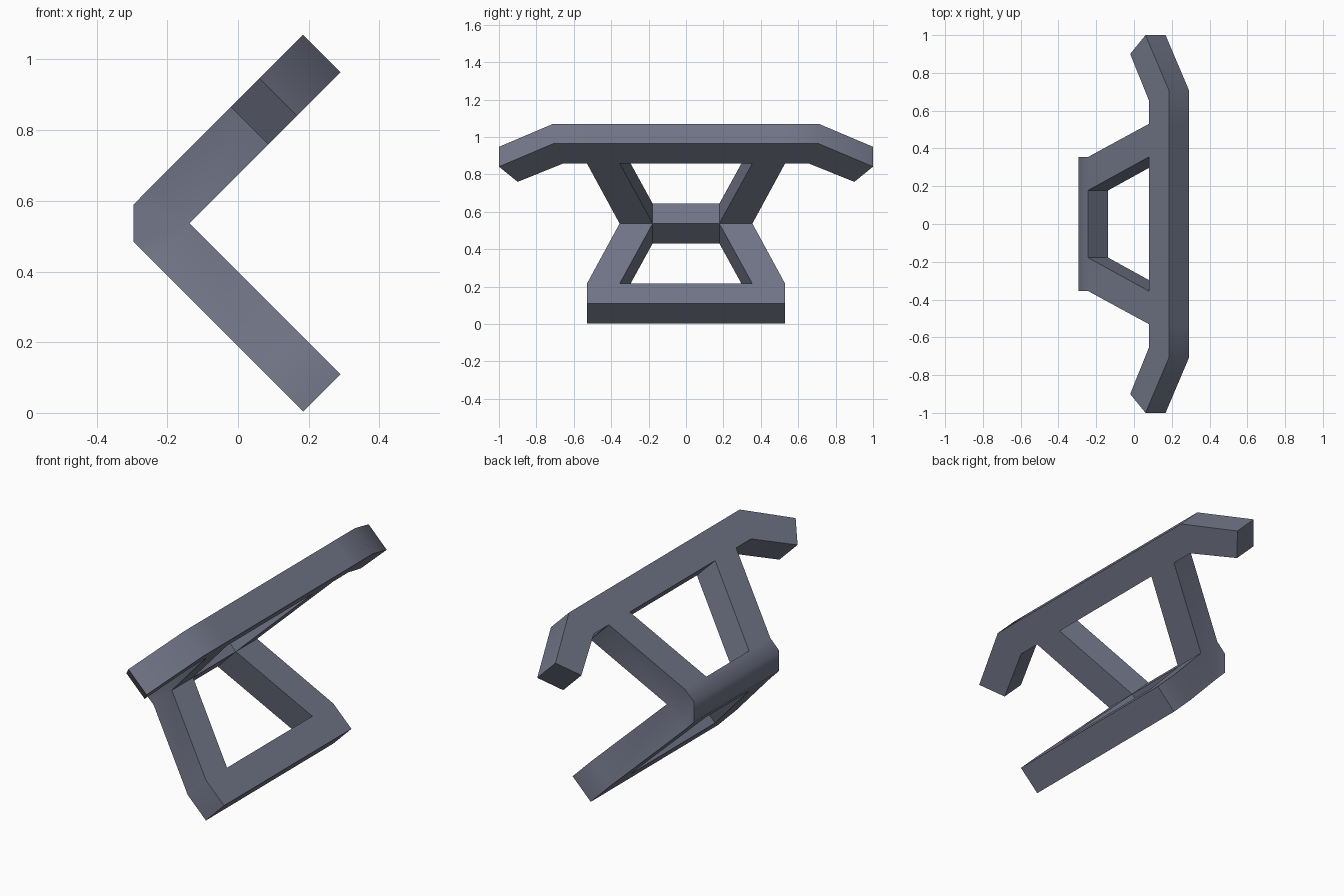
import bpy, bmesh, math
from mathutils import Vector

if "Cube" in bpy.data.objects:
    bpy.data.objects.remove(bpy.data.objects["Cube"])

R = math.sqrt(0.5)
THICK = 0.15                        # panel thickness
ELBOW = Vector((-0.137, 0, 0.537))  # inner fold line of the V

paint = bpy.data.materials.new("slate_grey")
paint.diffuse_color = (0.17, 0.185, 0.25, 1)
paint.use_nodes = True
paint.node_tree.nodes["Principled BSDF"].inputs["Base Color"].default_value = paint.diffuse_color

prisms = []


def panel_point(side, u, y, t):
    """u runs up/down the 45 degree arm, t goes from inner to outer face."""
    return ELBOW + Vector(((u - t) * R, y, side * (u + t) * R))


def panel(side, outline):
    prisms.append(([panel_point(side, u, y, 0) for u, y in outline],
                   [panel_point(side, u, y, THICK) for u, y in outline]))


def mirrored(side, outline):
    for s in (1, -1):
        panel(side, [(u, s * y) for u, y in outline])


LEG, END = 0.455, 0.604             # bar starts and ends along the arm
for side in (1, -1):
    # splayed legs, and the straight bar joining them
    mirrored(side, [(0, 0.178), (0, 0.355), (LEG, 0.53), (LEG, 0.355)])
    mirrored(side, [(LEG, 0.355), (LEG, 0.53), (END, 0.53), (END, 0.355)])
    panel(side, [(LEG, -0.355), (LEG, 0.355), (END, 0.355), (END, -0.355)])

# upper bar extensions and swept wing tips
mirrored(1, [(LEG, 0.53), (LEG, 0.655), (END, 0.71), (END, 0.53)])
mirrored(1, [(LEG, 0.655), (0.315, 0.9), (0.43, 1.0), (END, 0.71)])

# spine at the fold, with a chamfered back
x, z = ELBOW.x, ELBOW.z
d = THICK * R
spine = [(x, z), (x - d, z + d), (-0.295, z + 0.053),
         (-0.295, z - 0.053), (x - d, z - d)]
stations = [-0.355, -0.178, 0.178, 0.355]
for a, b in zip(stations, stations[1:]):
    prisms.append(([Vector((px, a, pz)) for px, pz in spine],
                   [Vector((px, b, pz)) for px, pz in spine]))

# weld the prisms: a face shared by two prisms is interior and is dropped
bm = bmesh.new()
verts, faces = {}, {}


def vert(p):
    key = tuple(round(c, 3) + 0.0 for c in p)
    if key not in verts:
        verts[key] = bm.verts.new(p)
    return verts[key]


for lower, upper in prisms:
    lo, up = [vert(p) for p in lower], [vert(p) for p in upper]
    n = len(lo)
    loops = [lo[::-1], up] + [[lo[i], lo[(i + 1) % n], up[(i + 1) % n], up[i]]
                              for i in range(n)]
    for loop in loops:
        key = frozenset(loop)
        if key in faces:
            del faces[key]
        else:
            faces[key] = loop
for loop in faces.values():
    bm.faces.new(loop)
bmesh.ops.recalc_face_normals(bm, faces=bm.faces[:])

mesh = bpy.data.meshes.new("folded_frame")
bm.to_mesh(mesh)
bm.free()
mesh.materials.append(paint)
frame = bpy.data.objects.new("folded_frame", mesh)
bpy.context.collection.objects.link(frame)
bpy.context.view_layer.objects.active = frame
frame.select_set(True)
bpy.ops.object.shade_smooth_by_angle(angle=math.radians(50))
